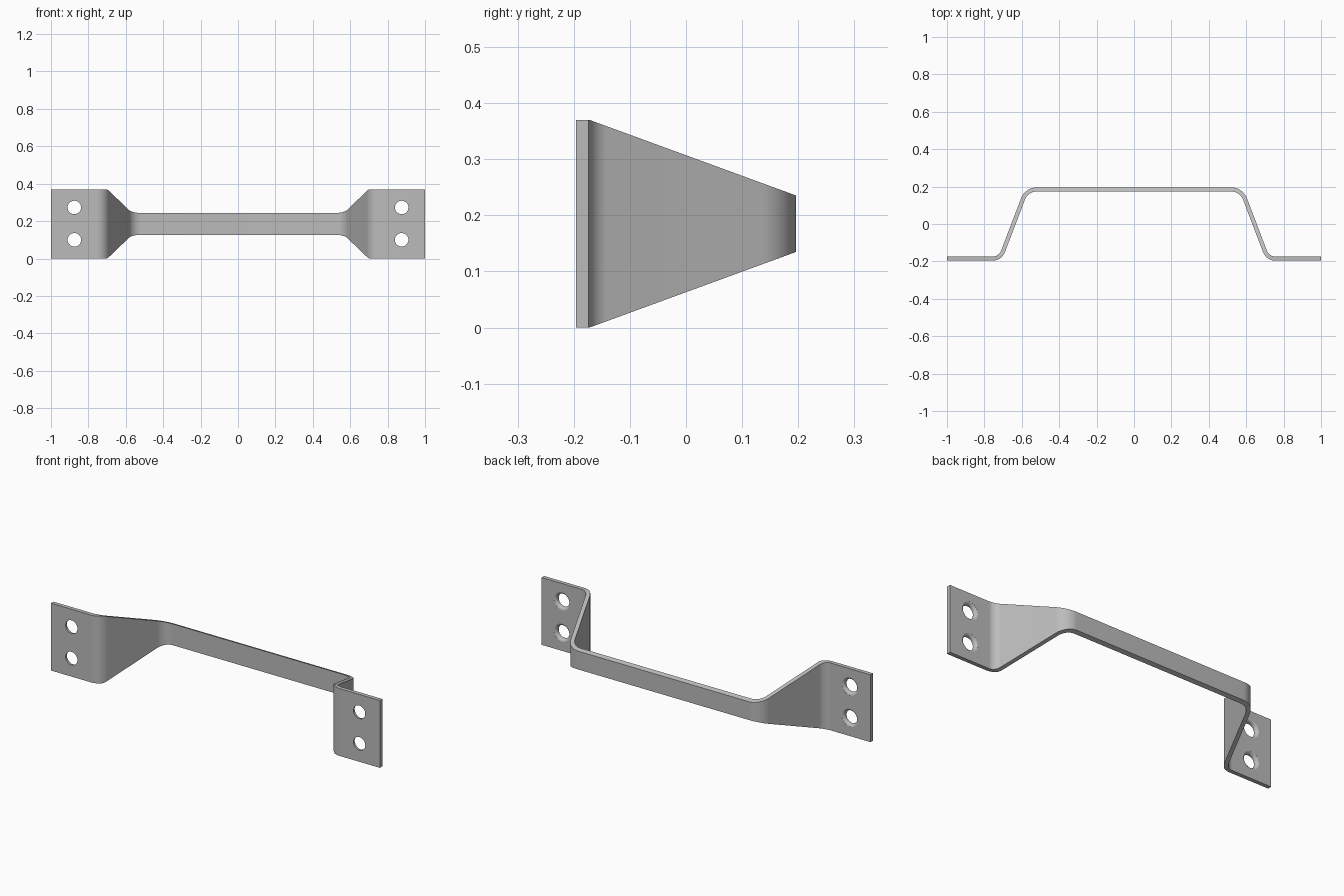
import bpy, bmesh, math
from mathutils import Vector

cube = bpy.data.objects.get("Cube")
if cube:
    bpy.data.objects.remove(cube, do_unlink=True)

THICK = 0.022
HEIGHT = 0.37
TAPER_START, TAPER_SLOPE = -0.172, 0.366

steel = bpy.data.materials.new("brushed grey steel")
steel.use_nodes = True
grey = (0.5, 0.5, 0.5, 1)
steel.diffuse_color = grey
steel.node_tree.nodes["Principled BSDF"].inputs["Base Color"].default_value = grey


def bent_path(corners, radii, steps=14):
    """Rounded centre line as (point, sideways normal) pairs."""
    def normal(d):
        return Vector((-d.y, d.x))
    first = (corners[1] - corners[0]).normalized()
    path = [(corners[0], normal(first))]
    for a, b, c, r in zip(corners, corners[1:], corners[2:], radii):
        d1, d2 = (b - a).normalized(), (c - b).normalized()
        turn = math.atan2(d1.x * d2.y - d1.y * d2.x, d1.dot(d2))
        side = math.copysign(1, turn)
        start = b - d1 * r * math.tan(abs(turn) / 2)
        centre = start + normal(d1) * r * side
        for i in range(steps + 1):
            ang = turn * i / steps
            n = Vector((normal(d1).x * math.cos(ang) - normal(d1).y * math.sin(ang),
                        normal(d1).x * math.sin(ang) + normal(d1).y * math.cos(ang)))
            path.append((centre - n * r * side, n))
    last = (corners[-1] - corners[-2]).normalized()
    path.append((corners[-1], normal(last)))
    return path


# Bent strap: flange, leg, grip, leg, flange
half = [Vector((-1, -0.185)), Vector((-0.715, -0.185)), Vector((-0.574, 0.185))]
corners = half + [Vector((-p.x, p.y)) for p in reversed(half)]
bm = bmesh.new()
rings = []
for p, n in bent_path(corners, [0.06, 0.08, 0.08, 0.06]):
    ring = []
    for side, top in ((-1, 0), (1, 0), (1, 1), (-1, 1)):
        q = p + n * side * THICK / 2
        inset = max(0, q.y - TAPER_START) * TAPER_SLOPE
        ring.append(bm.verts.new((q.x, q.y, HEIGHT - inset if top else inset)))
    rings.append(ring)
for r1, r2 in zip(rings, rings[1:]):
    for i in range(4):
        j = (i + 1) % 4
        bm.faces.new((r1[i], r1[j], r2[j], r2[i]))
bm.faces.new(rings[0])
bm.faces.new(rings[-1])
bmesh.ops.recalc_face_normals(bm, faces=bm.faces)
mesh = bpy.data.meshes.new("strap_handle")
bm.to_mesh(mesh)
bm.free()
handle = bpy.data.objects.new("strap_handle", mesh)
bpy.context.collection.objects.link(handle)
mesh.materials.append(steel)

# Screw holes, flared with a rounded lip on the back of each flange
HOLE, LIP = 0.036, 0.016
BACK = -0.185 + THICK / 2
profile = [(HOLE, BACK - 0.06)]
for i in range(7):
    a = math.radians(80) * i / 6
    profile.append((HOLE + LIP * (1 - math.cos(a)), BACK - LIP + LIP * math.sin(a)))
profile.append((profile[-1][0] + 0.002, BACK + 0.02))


def hole_cutter(x, z, sides=40):
    cb = bmesh.new()
    loops = []
    for r, y in profile:
        loops.append([cb.verts.new((x + r * math.cos(k * math.tau / sides), y,
                                    z + r * math.sin(k * math.tau / sides)))
                      for k in range(sides)])
    for l1, l2 in zip(loops, loops[1:]):
        for k in range(sides):
            m = (k + 1) % sides
            cb.faces.new((l1[k], l1[m], l2[m], l2[k]))
    cb.faces.new(loops[0])
    cb.faces.new(loops[-1])
    bmesh.ops.recalc_face_normals(cb, faces=cb.faces)
    me = bpy.data.meshes.new("screw_hole_cutter")
    cb.to_mesh(me)
    cb.free()
    me.materials.append(steel)
    ob = bpy.data.objects.new("screw_hole_cutter", me)
    ob.hide_render = True
    bpy.context.collection.objects.link(ob)
    return ob


bpy.context.view_layer.objects.active = handle
handle.select_set(True)
for x in (-0.875, 0.875):
    for z in (0.1, 0.273):
        cutter = hole_cutter(x, z)
        mod = handle.modifiers.new("screw_hole", "BOOLEAN")
        mod.operation = "DIFFERENCE"
        mod.solver = "EXACT"
        mod.object = cutter
        bpy.ops.object.modifier_apply(modifier=mod.name)
        bpy.data.objects.remove(cutter, do_unlink=True)

bpy.ops.object.select_all(action="DESELECT")
handle.select_set(True)
bpy.ops.object.shade_smooth_by_angle(angle=math.radians(30))
